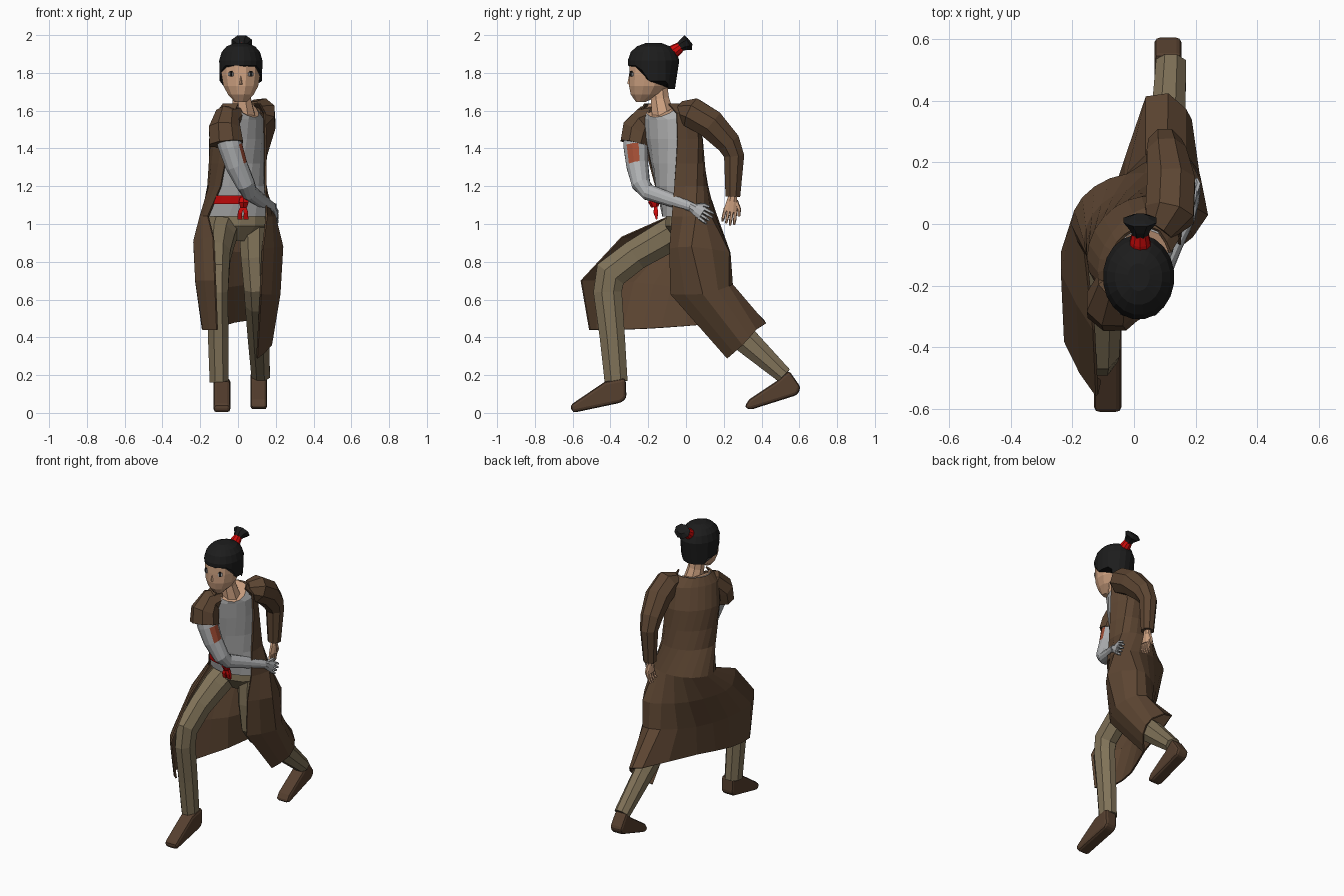
import bpy, bmesh, math
from mathutils import Vector as V

if "Cube" in bpy.data.objects:
    bpy.data.objects.remove(bpy.data.objects["Cube"])


def mat(name, r, g, b):
    m = bpy.data.materials.new(name)
    m.diffuse_color = (r, g, b, 1)
    m.use_nodes = True
    m.node_tree.nodes["Principled BSDF"].inputs["Base Color"].default_value = m.diffuse_color
    return m


BROWN = mat("coat brown", .108, .06, .032)
SHOE = mat("shoe brown", .092, .05, .028)
KHAKI = mat("trouser khaki", .215, .168, .098)
CLOTH = mat("shirt grey", .42, .42, .42)
METAL = mat("arm grey", .43, .44, .45)
SKIN = mat("skin", .62, .36, .22)
BLACK = mat("hair black", .012, .012, .012)
RED = mat("red", .62, .003, .003)
RUST = mat("rust patch", .36, .075, .035)


def make(name, verts, faces, *mats):
    me = bpy.data.meshes.new(name)
    me.from_pydata([tuple(v) for v in verts], [], faces)
    for m in mats:
        me.materials.append(m)
    bm = bmesh.new()
    bm.from_mesh(me)
    bmesh.ops.recalc_face_normals(bm, faces=bm.faces)
    bm.to_mesh(me)
    bm.free()
    ob = bpy.data.objects.new(name, me)
    bpy.context.collection.objects.link(ob)
    return ob


def grid(name, rows, *mats, closed=True, caps=True):
    """Skin a list of equal-length point rows."""
    n = len(rows[0])
    faces = []
    for i in range(len(rows) - 1):
        for j in range(n if closed else n - 1):
            k = (j + 1) % n
            faces.append((i*n + j, i*n + k, (i+1)*n + k, (i+1)*n + j))
    if caps:
        faces += [tuple(range(n)), tuple(range((len(rows)-1)*n, len(rows)*n))]
    return make(name, [p for r in rows for p in r], faces, *mats)


def tube(name, pts, *mats, n=8, grow=1.0):
    """Limb along points (x, y, z, radius across x, optional other radius)."""
    c = [V(p[:3]) for p in pts]
    rows = []
    for i, p in enumerate(pts):
        t = (c[min(i+1, len(c)-1)] - c[max(i-1, 0)]).normalized()
        a = (V((1, 0, 0)) - t * t.x).normalized() * grow
        b = t.cross(a)
        rows.append([c[i] + a * p[3] * math.cos(q) + b * p[-1] * math.sin(q)
                     for q in (math.tau * (k + .5) / n for k in range(n))])
    return grid(name, rows, *mats)


def ring(row, angles, s=1.0, dip=0.0):
    """Yawed ellipse; angle 0 is the front, growing toward -x."""
    cx, cy, z, rx, ry, yaw = row
    c, d = math.cos(math.radians(yaw)), math.sin(math.radians(yaw))
    out = []
    for a in map(math.radians, angles):
        x, y = -math.sin(a) * rx * s, -math.cos(a) * ry * s
        out.append(V((cx + x*c - y*d, cy + x*d + y*c, z - dip * max(0, math.cos(a)))))
    return out


def box(name, loc, size, m, yaw=0):
    x, y, z = (s / 2 for s in size)
    c, s = math.cos(yaw), math.sin(yaw)
    vs = [V((i*c - j*s, i*s + j*c, k)) + V(loc) for i in (-x, x) for j in (-y, y) for k in (-z, z)]
    return make(name, vs, [(0, 1, 3, 2), (4, 6, 7, 5), (0, 4, 5, 1), (2, 3, 7, 6),
                           (0, 2, 6, 4), (1, 5, 7, 3)], m)


def circle(n):
    return [360 * k / n for k in range(n)]


# twisted torso: shirt with a bare neckline, belt over the front only
torso = [(.02, -.115, 1.635, .11, .09, 55), (.015, -.095, 1.585, .165, .105, 55),
         (0, -.07, 1.45, .17, .13, 50), (0, -.05, 1.32, .165, .13, 40),
         (0, -.03, 1.2, .165, .135, 30), (0, .012, 1.04, .2, .148, 10)]
shirt = grid("shirt", [ring(r, circle(16), .93, .07 if i == 0 else .035 if i == 1 else 0)
                       for i, r in enumerate(torso)], CLOTH, SKIN)
shirt.data.polygons[len(shirt.data.polygons) - 2].material_index = 1
arc = [-2, 14, 30, 46, 60]
grid("belt", [ring((0, -.016, 1.152, .178, .145, 23), arc), ring((0, -.006, 1.105, .184, .147, 17), arc)],
     RED, closed=False, caps=False)
tube("belt_knot", [(.03, -.165, 1.14, .022), (.03, -.17, 1.115, .03), (.03, -.165, 1.09, .02)], RED, n=6)
for i, x in enumerate((.01, .042)):
    tube(f"belt_tail_{i}", [(.03, -.16, 1.11, .012), (x, -.16, 1.06, .016),
                            (x, -.155, 1.025, .018, .006)], RED, n=4)

# long open coat: ellipse rows above, draped skirt rows below
cols = [60, 98, 132, 165, 198, 232, 268, 318]
coat = [ring(r, cols) for r in torso]
coat += [[V(p) for p in row] for row in (
    [(-.13, -.34, .93), (-.232, -.16, .91), (-.205, -.03, .89), (-.09, .10, .86),
     (.045, .20, .85), (.165, .225, .85), (.235, .03, .88), (.13, -.085, .87)],
    [(-.12, -.555, .70), (-.222, -.38, .70), (-.195, -.17, .68), (-.09, .02, .66),
     (.04, .22, .68), (.165, .225, .67), (.22, .09, .63), (.12, -.08, .63)],
    [(-.11, -.51, .44), (-.182, -.42, .44), (-.17, -.23, .445), (-.08, 0, .46),
     (.04, .41, .49), (.165, .37, .44), (.175, .3, .36), (.10, .22, .29)])]


def smooth_row(r):
    out = []
    for i in range(len(r) - 1):
        p, q = r[max(i-1, 0)], r[min(i+2, len(r)-1)]
        out += [r[i], (r[i] + r[i+1]) * .5625 - (p + q) * .0625]
    return out + [r[-1]]


ob = grid("coat", [smooth_row(r) for r in coat], BROWN, closed=False, caps=False)
m = ob.modifiers.new("thickness", 'SOLIDIFY')
m.thickness, m.offset = .01, 0

# sleeves
tube("left_sleeve", [(.08, -.02, 1.60, .05), (.115, .03, 1.59, .082), (.12, .13, 1.53, .08),
                     (.105, .225, 1.43, .066), (.1, .255, 1.36, .055), (.1, .248, 1.145, .04)], BROWN, grow=1.05)
tube("right_sleeve", [(0, -.16, 1.575, .05), (-.055, -.205, 1.56, .075), (-.07, -.255, 1.5, .09),
                      (-.062, -.272, 1.425, .096, .082)], BROWN)

# grey arm with a rust patch facing outward
arm = tube("right_arm", [(-.055, -.268, 1.46, .066), (-.04, -.267, 1.41, .066), (-.008, -.258, 1.31, .06),
                         (.04, -.238, 1.21, .051), (.06, -.2, 1.168, .044), (.12, -.07, 1.125, .037),
                         (.178, .03, 1.09, .025)], METAL, RUST, n=12)
side = V((.9, -.42, 0)).normalized()
for f in arm.data.polygons:
    if 1.32 < f.center.z < 1.40 and f.normal.dot(side) > .88:
        f.material_index = 1


def hand(name, wrist, tip, m):
    w, t = V(wrist), V(tip)
    d = t - w
    spread = d.normalized().cross(V((1, 0, 0))).normalized()
    at = lambda f, s, x=0: tuple(w + d * f + spread * s + V((x, 0, 0)))
    tube(name + "_palm", [at(-.1, 0) + (.022,), at(.2, 0) + (.019, .03),
                          at(.55, 0) + (.015, .04)], m)
    for i in range(4):
        s = (i - 1.5) * .018
        tube(f"{name}_finger_{i}", [at(.45, s) + (.010,), at(.8, s * 1.15) + (.009,),
                                    at(1.0 - .05 * abs(i - 1), s * 1.2, -.012) + (.006,)], m, n=5)
    tube(name + "_thumb", [at(.15, -.02) + (.012,), at(.42, -.045) + (.011,),
                           at(.65, -.05, -.01) + (.007,)], m, n=5)


hand("right_hand", (.18, .03, 1.09), (.215, .135, 1.025), METAL)
hand("left_hand", (.1, .248, 1.15), (.1, .222, .995), SKIN)

# trousers
grid("trouser_hips", [ring(r, circle(12)) for r in (
    (0, .01, 1.07, .15, .115, 8), (0, .01, .99, .165, .12, 5), (0, .02, .91, .07, .07, 0))], KHAKI)
tube("right_trouser_leg", [(-.075, -.01, .99, .085), (-.095, -.12, .922, .08, .088), (-.105, -.27, .835, .066, .083),
                           (-.108, -.4, .735, .062, .088), (-.108, -.415, .64, .057, .077),
                           (-.105, -.39, .4, .055, .068), (-.1, -.37, .165, .051, .062)], KHAKI, grow=1.06)
tube("left_trouser_leg", [(.08, .02, 1.02, .08), (.085, .01, .82, .072, .08), (.095, .015, .66, .065, .075),
                          (.1, .07, .59, .065, .075), (.11, .31, .39, .058, .072),
                          (.12, .52, .198, .05, .045)], KHAKI, grow=1.05)


# shoes: bevelled extruded side profile
def shoe(name, x, prof):
    rows = [[V((x + s * .044, y, z)) for y, z in prof] for s in (-1, 1)]
    ob = grid(name, rows, SHOE)
    b = ob.modifiers.new("soft edges", 'BEVEL')
    b.width, b.segments = .017, 2


shoe("right_shoe", -.085, [(-.32, .185), (-.315, .08), (-.34, .055), (-.60, 0),
                           (-.614, .04), (-.57, .07), (-.43, .165)])
shoe("left_shoe", .11, [(.545, .225), (.608, .135), (.59, .095), (.34, .016),
                        (.308, .03), (.335, .072), (.475, .165)])

# head and neck
HX = .015
tube("neck", [(HX, -.145, 1.72, .052), (.02, -.138, 1.66, .052), (.03, -.12, 1.57, .065)], SKIN)
grid("head", [ring((HX, y, z, rx, ry, 0), [a + 15 for a in circle(12)]) for y, z, rx, ry in (
    (-.24, 1.645, .032, .025), (-.212, 1.685, .07, .083), (-.197, 1.73, .095, .108),
    (-.184, 1.79, .106, .121), (-.179, 1.86, .108, .122), (-.175, 1.92, .078, .095))], SKIN)
make("nose", [(HX, -.302, 1.785), (HX - .012, -.298, 1.737), (HX + .012, -.298, 1.737), (HX, -.311, 1.743)],
     [(0, 1, 3), (0, 3, 2), (1, 2, 3), (0, 2, 1)], SKIN)
for s in (-1, 1):
    box(f"eye_white_{s}", (HX + s * .053, -.289, 1.793), (.028, .008, .02), CLOTH, s * .5)
    box(f"eye_{s}", (HX + s * .053, -.291, 1.795), (.014, .009, .03), BLACK, s * .5)


# hair cap with a stepped hairline, and tied tuft
def hairline(a):
    a = min(a, 360 - a)
    return 1.84 if a < 50 else 1.815 if a < 70 else 1.757 if a < 130 else 1.715


angs = [a + 9 for a in circle(20)]
low = ring((HX, -.172, 0, .113, .137, 0), angs)
for p, a in zip(low, angs):
    p.z = hairline(a)
    if p.z < 1.73:
        p.y -= .022
grid("hair", [low] + [ring((HX, -.172, z, rx, ry, 0), angs) for z, rx, ry in (
    (1.865, .116, .138), (1.91, .103, .122), (1.94, .077, .09), (1.957, .035, .045))], BLACK)
tube("hair_tie", [(.02, -.09, 1.895, .036), (.02, -.055, 1.92, .034), (.02, -.025, 1.941, .026)], RED, n=10)
tube("hair_tuft", [(.02, -.04, 1.931, .024), (.02, -.015, 1.949, .035), (.02, .012, 1.96, .058, .047),
                   (.02, .022, 1.968, .03, .02)], BLACK, n=8)
